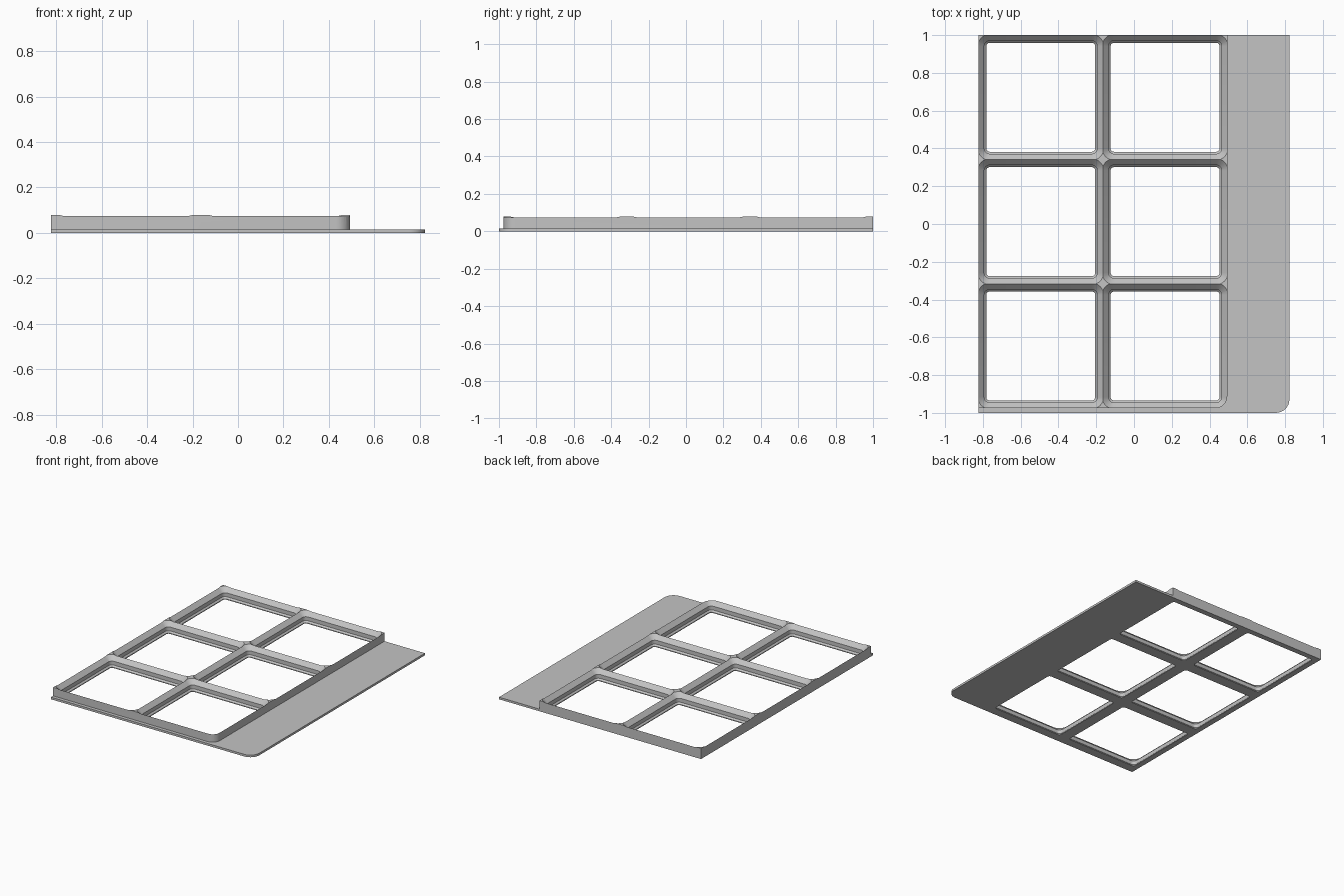
import bpy
import bmesh
import math

default = bpy.data.objects.get("Cube")
if default:
    bpy.data.objects.remove(default, do_unlink=True)

S = 1 / 63.8            # design units to scene units
PITCH = 42              # cell spacing
LEFT, RIGHT, BACK, FRONT = -52.5, 52.5, 63.8, -63.8
COLS, ROWS = 2, 3
PLATE_TOP, FRAME_TOP = 1, 5

grey = bpy.data.materials.new("plain_grey")
grey.use_nodes = True
grey.diffuse_color = (0.55, 0.55, 0.55, 1)
grey.node_tree.nodes["Principled BSDF"].inputs["Base Color"].default_value = (0.55, 0.55, 0.55, 1)


def arc(cx, cy, r, start, steps=8):
    """Quarter circle, counter-clockwise from the start angle."""
    angles = [math.radians(start + 90 * i / steps) for i in range(steps + 1)]
    return [(cx + r * math.cos(a), cy + r * math.sin(a)) for a in angles]


def rounded_square(cx, cy, half, r):
    d = half - r
    return (arc(cx + d, cy + d, r, 0) + arc(cx - d, cy + d, r, 90)
            + arc(cx - d, cy - d, r, 180) + arc(cx + d, cy - d, r, 270))


def loft(name, sections):
    """Closed solid through a stack of (z, outline) sections."""
    bm = bmesh.new()
    rings = [[bm.verts.new((x * S, y * S, z * S)) for x, y in pts] for z, pts in sections]
    for a, b in zip(rings, rings[1:]):
        n = len(a)
        for i in range(n):
            j = (i + 1) % n
            bm.faces.new((a[i], a[j], b[j], b[i]))
    bm.faces.new(rings[0][::-1])
    bm.faces.new(rings[-1])
    bmesh.ops.recalc_face_normals(bm, faces=bm.faces[:])
    mesh = bpy.data.meshes.new(name)
    bm.to_mesh(mesh)
    bm.free()
    mesh.materials.append(grey)
    ob = bpy.data.objects.new(name, mesh)
    bpy.context.collection.objects.link(ob)
    return ob


def slab(name, right, front, r, z0, z1):
    """Slab sharing the back-left corner, with its front-right corner rounded."""
    pts = [(right, BACK), (LEFT, BACK), (LEFT, front)] + arc(right - r, front + r, r, 270)
    return loft(name, [(z0, pts), (z1, pts)])


def combine(target, tool, operation):
    mod = target.modifiers.new(operation.title(), 'BOOLEAN')
    mod.operation = operation
    mod.solver = 'EXACT'
    mod.object = tool
    bpy.context.view_layer.objects.active = target
    bpy.ops.object.modifier_apply(modifier=mod.name)
    bpy.data.objects.remove(tool, do_unlink=True)


# Thin base plate with a side flange, and the taller frame on top of it
tray = slab("grid_tray", RIGHT, FRONT, 4.6, 0, PLATE_TOP)
frame = slab("frame", LEFT + COLS * PITCH, BACK - ROWS * PITCH, 4, PLATE_TOP, FRAME_TOP)
combine(tray, frame, 'UNION')

# Stepped, chamfered sockets: (height, half width, corner radius)
PROFILE = [(-1, 18.4, 1.15), (0.35, 18.4, 1.15), (1.05, 19.1, 1.85),
           (2.85, 19.1, 1.85), (5, 21.25, 4), (6, 22.25, 5)]
for col in range(COLS):
    for row in range(ROWS):
        cx = LEFT + (col + 0.5) * PITCH
        cy = BACK - (row + 0.5) * PITCH
        socket = loft("socket_cutter", [(z, rounded_square(cx, cy, h, r)) for z, h, r in PROFILE])
        socket.hide_render = True
        combine(tray, socket, 'DIFFERENCE')

# Smooth the rounded corners, keep the edges sharp
bpy.ops.object.select_all(action='DESELECT')
tray.select_set(True)
bpy.context.view_layer.objects.active = tray
bpy.ops.object.shade_smooth_by_angle(angle=math.radians(30))
